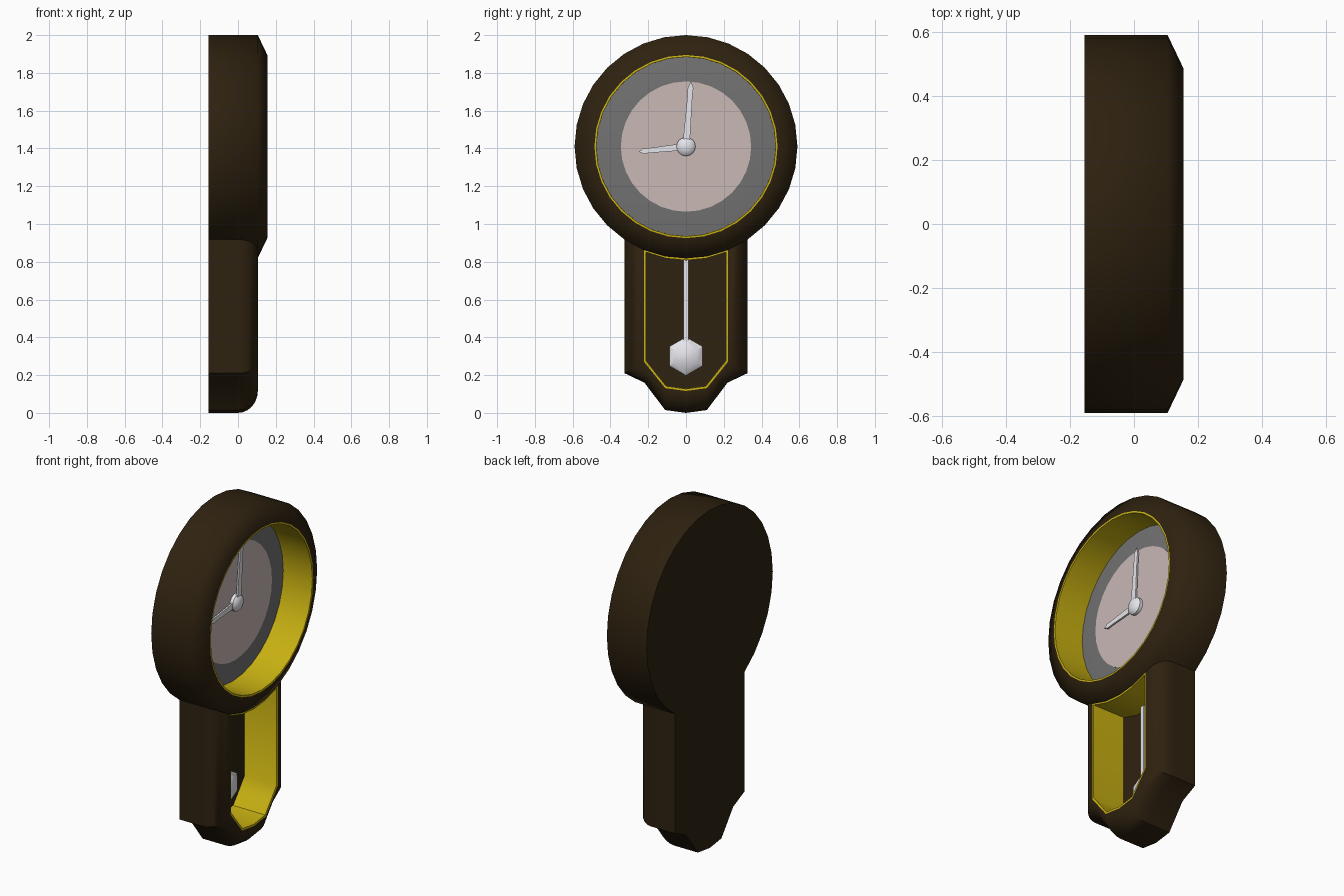
import bpy, bmesh
from math import sin, cos, pi, radians
from mathutils import Vector

if "Cube" in bpy.data.objects:
    bpy.data.objects.remove(bpy.data.objects["Cube"])

CZ = 1.41  # height of the dial centre


def material(name, rgb):
    m = bpy.data.materials.new(name)
    m.diffuse_color = (*rgb, 1)
    m.use_nodes = True
    m.node_tree.nodes["Principled BSDF"].inputs["Base Color"].default_value = m.diffuse_color
    return m


WOOD = material("dark_wood", (0.028, 0.016, 0.005))
GOLD = material("gold", (0.58, 0.44, 0.006))
RING = material("chapter_grey", (0.17, 0.17, 0.17))
DIAL = material("dial_cream", (0.58, 0.48, 0.46))
METAL = material("pale_metal", (0.78, 0.78, 0.83))


def loft(name, loops, mats, angle=35):
    """Skin closed loops with end caps; mats[i] colours strip i, the last one the end cap."""
    mesh = bpy.data.meshes.new(name)
    slots = list(dict.fromkeys(mats))
    for m in slots:
        mesh.materials.append(m)
    bm = bmesh.new()
    rings = [[bm.verts.new(p) for p in lp] for lp in loops]
    n = len(rings[0])
    bm.faces.new(rings[0]).material_index = slots.index(mats[0])
    for i, (a, b) in enumerate(zip(rings, rings[1:])):
        for k in range(n):
            f = bm.faces.new((a[k], a[(k + 1) % n], b[(k + 1) % n], b[k]))
            f.material_index = slots.index(mats[i])
    bm.faces.new(rings[-1]).material_index = slots.index(mats[-1])
    bmesh.ops.recalc_face_normals(bm, faces=bm.faces)
    bm.to_mesh(mesh)
    bm.free()
    ob = bpy.data.objects.new(name, mesh)
    bpy.context.collection.objects.link(ob)
    if angle:
        bpy.ops.object.select_all(action='DESELECT')
        ob.select_set(True)
        bpy.context.view_layer.objects.active = ob
        bpy.ops.object.shade_smooth_by_angle(angle=radians(angle))
    return ob


def circle(x, r, n, cz):
    return [(x, r * sin(2 * pi * k / n), cz + r * cos(2 * pi * k / n)) for k in range(n)]


def lathe(name, profile, mats, n, cz=CZ, angle=35):
    return loft(name, [circle(x, r, n, cz) for x, r in profile], mats, angle)


# Round head case: wooden drum, chamfered rim, gold lip and well, grey ring and floor
lathe("head_case",
      [(-0.155, 0.59), (0.105, 0.59), (0.155, 0.485), (0.154, 0.475),
       (-0.035, 0.474), (-0.022, 0.345)],
      [WOOD, WOOD, GOLD, GOLD, RING, RING], 32, angle=75)

# Dial disc
lathe("dial", [(-0.03, 0.345), (-0.019, 0.345)], [DIAL, DIAL], 32)


def mirrored(half):
    """Half outline from top centre to bottom centre, closed by mirroring in y."""
    return half + [(-y, z) for y, z in half[-2:0:-1]]


# Pendulum case: quarter-round frame between outer outline and window
outer = mirrored([(0, 0.86), (0.11, 0.87), (0.325, 0.95), (0.325, 0.21),
                  (0.22, 0.16), (0.11, 0.015), (0, 0)])
window = mirrored([(0, 0.818), (0.11, 0.828), (0.222, 0.862), (0.222, 0.27),
                   (0.165, 0.199), (0.11, 0.131), (0, 0.116)])


def blend(x, t):
    return [(x, a + (c - a) * t, b + (d - b) * t) for (a, b), (c, d) in zip(outer, window)]


def inset_window(x, sy, sz):
    return [(x, y * sy, 0.49 + (z - 0.49) * sz) for y, z in window]


STEPS = 6
loops = [blend(-0.155, 0)]
for s in range(STEPS + 1):
    ang = s * pi / 2 / STEPS
    loops.append(blend(0.105 * sin(ang), 1 - cos(ang)))
loops.append(inset_window(0.104, 0.955, 0.97))   # gold lip
loops.append(inset_window(-0.105, 0.95, 0.968))  # gold lining
loft("pendulum_case", loops, [WOOD] * (STEPS + 1) + [GOLD, GOLD, WOOD], angle=40)


# Hands: slim batons with pointed tips, extruded along x
def hand(name, tip_y, tip_z, x):
    d = Vector((tip_y, tip_z - CZ))
    length = d.length
    d.normalize()
    side = Vector((-d.y, d.x))
    half = [(0, 0.019), (0.80, 0.013), (0.90, 0.015)]
    pts = half + [(1, 0)] + [(t, -w) for t, w in reversed(half)]
    flat = [d * t * length + side * w for t, w in pts]
    loft(name, [[(px, p.x, CZ + p.y) for p in flat] for px in (x, x + 0.01)],
         [METAL, METAL], 0)


hand("minute_hand", 0.027, 1.755, -0.002)
hand("hour_hand", -0.25, 1.383, -0.012)

# Domed hub
lathe("hub", [(-0.02, 0.05), (0.0, 0.05), (0.01, 0.04), (0.018, 0.022), (0.02, 0.004)],
      [METAL] * 5, 16)

# Pendulum rod and faceted six-sided bob
loft("pendulum_rod",
     [[(x, y, z) for x, y in ((-0.08, -0.013), (-0.055, -0.013), (-0.055, 0.013), (-0.08, 0.013))]
      for z in (0.36, 0.86)], [METAL, METAL], 0)
lathe("pendulum_bob",
      [(-0.10, 0.01), (-0.09, 0.07), (-0.068, 0.102), (-0.046, 0.07), (-0.036, 0.01)],
      [METAL] * 5, 6, 0.30)
